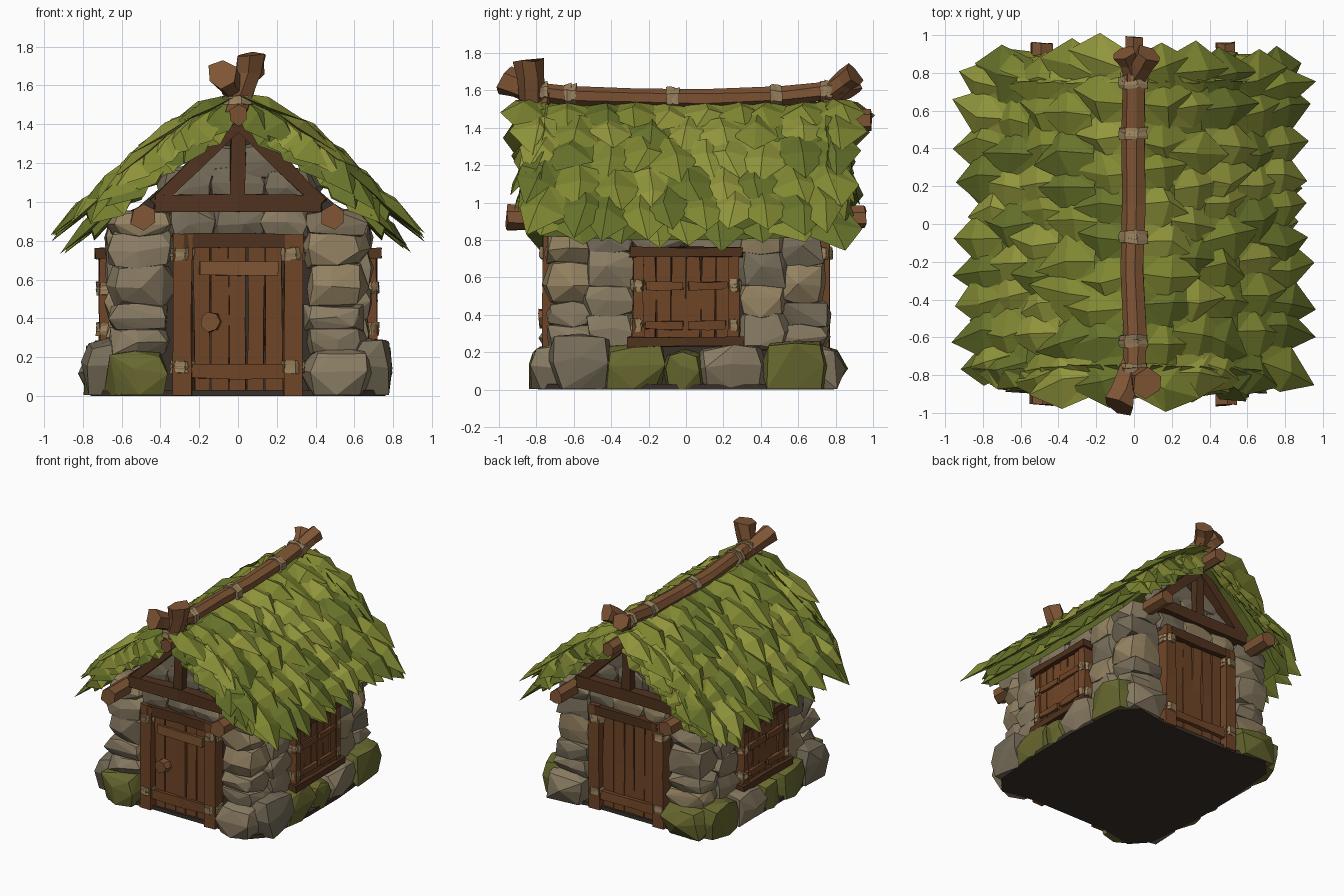
import bpy, bmesh, math, random
from mathutils import Vector as V

if "Cube" in bpy.data.objects:
    bpy.data.objects.remove(bpy.data.objects["Cube"])

random.seed(7)
U = random.uniform
COLORS = dict(stone=(.25, .20, .125), stone2=(.18, .15, .10), tan=(.29, .22, .12), moss=(.14, .14, .03),
              wood=(.16, .06, .02), dark=(.08, .032, .013), log=(.21, .09, .035), tie=(.32, .22, .11),
              leaf=(.22, .25, .032), leaf2=(.29, .31, .045), leaf3=(.14, .175, .024), core=(.04, .03, .022))
KEYS = list(COLORS)
MATS = []
for k, c in COLORS.items():
    mat = bpy.data.materials.new(k)
    mat.diffuse_color = (*c, 1)
    mat.use_nodes = True
    mat.node_tree.nodes["Principled BSDF"].inputs["Base Color"].default_value = mat.diffuse_color
    MATS.append(mat)


def finish(name, bm):
    bmesh.ops.recalc_face_normals(bm, faces=bm.faces)
    me = bpy.data.meshes.new(name)
    bm.to_mesh(me)
    bm.free()
    for m in MATS:
        me.materials.append(m)
    ob = bpy.data.objects.new(name, me)
    bpy.context.collection.objects.link(ob)


def loft(bm, rings, mat):
    vs = [[bm.verts.new(p) for p in r] for r in rings]
    n = len(vs[0])
    fs = [bm.faces.new((a[i], a[(i + 1) % n], b[(i + 1) % n], b[i]))
          for a, b in zip(vs, vs[1:]) for i in range(n)]
    fs += [bm.faces.new(vs[0][::-1]), bm.faces.new(vs[-1])]
    for f in fs:
        f.material_index = KEYS.index(mat)


def stick(bm, pts, ra, rb, mat, n=4, jit=.006, flare=0):
    """Rough beam through pts; ra is the horizontal half width, rb the other one."""
    pts = [V(p) for p in pts]
    if len(pts) == 2:
        pts.insert(1, (pts[0] + pts[1]) / 2)
    d = (pts[-1] - pts[0]).normalized()
    a = V((1, 0, 0)) if abs(d.z) > .95 else d.cross(V((0, 0, 1))).normalized()
    b = d.cross(a)
    rings = []
    for j, p in enumerate(pts):
        k = (1.414 if n == 4 else 1.04) * (1 + flare * j / (len(pts) - 1))
        ring = []
        for i in range(n):
            t = 2 * math.pi * (i + .5) / n
            q = p + a * (ra * k * math.cos(t)) + b * (rb * k * math.sin(t)) + V([U(-jit, jit) for _ in 'xyz'])
            q.z = max(q.z, 0)
            ring.append(q)
        rings.append(ring)
    loft(bm, rings, mat)


def band(bm, c, axis, ra, rb):
    """Rope tie: two short lumpy collars."""
    ax = V(axis) * .025
    for o in (-.5, .5):
        stick(bm, [V(c) + ax * (o - .8), V(c) + ax * (o + .8)], ra, rb, 'tie', 7, .006)


def rock(bm, x0, x1, y0, y1, z0, z1, mat=None):
    """Faceted boulder filling a box."""
    c = V((x0 + x1, y0 + y1, z0 + z1)) / 2
    h = V((abs(x1 - x0), abs(y1 - y0), z1 - z0)) / 2
    vs = []
    for i in (-1, 0, 1):
        for j in (-1, 0, 1):
            for k in (-1, 0, 1):
                m = abs(i) + abs(j) + abs(k)
                if m and (m > 1 or U(0, 1) < .85):
                    s = U(.97, 1.08) / m ** .31
                    p = c + V([h[e] * (s * q + U(-.15, .15)) for e, q in enumerate((i, j, k))])
                    p.z = .004 if z0 == 0 and k < 0 else max(p.z, .004)
                    vs.append(bm.verts.new(p))
    res = bmesh.ops.convex_hull(bm, input=vs)
    mi = KEYS.index(mat or random.choice(('stone', 'stone', 'stone2', 'tan')))
    for f in res['geom']:
        if isinstance(f, bmesh.types.BMFace):
            f.material_index = mi
    for v in vs:
        if v.is_valid and not v.link_faces:
            bm.verts.remove(v)


# Solid core behind the stones, with a flat floor
bm = bmesh.new()
loft(bm, [[(x, y, z) for x, z in ((-.6, .01), (.6, .01), (.6, .9), (0, 1.42), (-.6, .9))] for y in (-.64, .64)], 'core')
quad = [(.34, .74), (.6, .79), (.72, .66), (.76, .2)]
outline = quad + [(x, -y) for x, y in quad[::-1]]
outline += [(-x, -y) for x, y in outline]
loft(bm, [[(x, y, z) for x, y in outline] for z in (0, .03)], 'core')
finish('wall_core', bm)

# Stone walls: mossy base, corner columns, stones beside and above windows
bm = bmesh.new()
for sx in (-1, 1):
    for y0, y1, z, m in ((-.72, -.4, .31, 'stone2'), (-.45, -.1, .25, 'moss'), (-.12, .1, .22, 'moss'),
                         (.07, .45, .25, 'stone'), (.41, .76, .26, 'moss')):
        rock(bm, sx * .45, sx * .8, y0, y1, 0, z, m)
    for y in (-.15, .15):
        rock(bm, sx * .5, sx * .67, y - .17, y + .17, .73, .92)
    for sy in (-1, 1):
        rock(bm, sx * .345, sx * .7, sy * .48, sy * .84, 0, .25, 'moss' if sx < 0 else 'stone')
        for z0, z1 in ((.2, .36), (.33, .48), (.44, .7), (.65, .87), (.81, .96)):
            rock(bm, sx * .335, sx * (.66 + U(0, .02)), sy * .47, sy * (.76 + U(-.01, .02)), z0, z1)
        for z0, z1 in ((.2, .43), (.38, .58), (.53, .77), (.71, .92)):
            rock(bm, sx * .48, sx * .69, sy * .27, sy * .55, z0, z1)
finish('wall_stones', bm)

# Stones over the doors and in the gables
bm = bmesh.new()
for s in (-1, 1):
    for x0, x1 in ((-.37, -.11), (-.15, .17), (.11, .37)):
        rock(bm, x0, x1, s * .56, s * .75, .8, .98)
    for x, z in ((-.26, 1.08), (0, 1.1), (.26, 1.08), (-.12, 1.21), (.12, 1.21)):
        rock(bm, x - .15, x + .15, s * .56, s * .71, z - .1, z + .1, 'stone2')
finish('gable_stones', bm)

# Doors front and back
bm = bmesh.new()
for s in (-1, 1):
    for i in range(5):
        x = -.184 + i * .092
        stick(bm, [(x, s * .69, .02), (x, s * .69, .77 + U(-.01, .01))], .043, .03 + U(0, .008), 'wood')
    for x in (-.285, .285):
        stick(bm, [(x, s * .715, 0), (x, s * .715, .835)], .048, .05, 'wood')
        for z in (.15, .73):
            band(bm, (x, s * .715, z), (0, 0, 1), .063, .066)
    stick(bm, [(-.28, s * .72, .8), (.28, s * .72, .8)], .045, .035, 'dark')
    stick(bm, [(-.24, s * .72, .125), (.24, s * .72, .125)], .03, .035, 'wood')
stick(bm, [(-.2, -.73, .655), (.21, -.73, .655)], .022, .035, 'log')
stick(bm, [(-.14, -.71, .38), (-.14, -.75, .38), (-.14, -.785, .38)], .05, .05, 'log', 7)
finish('doors', bm)

# Gable timbers
bm = bmesh.new()
for s in (-1, 1):
    y = s * .73
    stick(bm, [(-.43, y, .99), (.43, y, .99)], .045, .045, 'dark')
    stick(bm, [(0, y, 1.03), (0, y, 1.4)], .038, .03, 'dark')
    for x in (-1, 1):
        stick(bm, [(x * .43, y, .99), (0, y, 1.41)], .04, .035, 'dark')
finish('gable_timbers', bm)

# Shuttered windows on both sides
bm = bmesh.new()
for s in (-1, 1):
    x = s * .675
    for i in range(6):
        y = -.2 + i * .08
        stick(bm, [(x, y, .27), (x, y, .73)], .025 + U(0, .006), .037, 'wood')
    for y in (-.255, .255):
        stick(bm, [(x, y, .25), (x, y, .74)], .04, .03, 'wood')
        for z in (.345, .555):
            band(bm, (x, y, z), (0, 0, 1), .052, .038)
    for z, h in ((.255, .31), (.735, .3)):
        stick(bm, [(x + s * .01, -h, z), (x + s * .01, h, z)], .05, .026, 'dark')
    for z in (.345, .555):
        for y in (-.115, .115):
            stick(bm, [(x + s * .03, y - .1, z), (x + s * .03, y + .1, z)], .018, .022, 'wood')
finish('windows', bm)

# Roof surface shape: rounded slope with a sagging ridge
PROF = [(0, 1.52), (.2, 1.43), (.4, 1.29), (.6, 1.11), (.78, .93), (1, .74)]


def roof_z(x, y):
    for (xa, za), (xb, zb) in zip(PROF, PROF[1:]):
        if x <= xb:
            return za + (zb - za) * (x - xa) / (xb - xa) + .03 * y * y


bm = bmesh.new()
xs = [-.78, -.6, -.4, -.2, 0, .2, .4, .6, .78]
loft(bm, [[(x, y * (1 - .1 * abs(x)), roof_z(abs(x), y)) for x in xs] +
          [(x * .95, y * (1 - .1 * abs(x)), roof_z(abs(x), y) - .13) for x in xs[::-1]]
          for y in (-.83, -.42, 0, .42, .83)], 'leaf3')
finish('roof_shell', bm)


def leaf(bm, o, d, n, L, w, mats):
    """Pointed leaf with a raised rib and a closed underside."""
    d = d.normalized()
    s = d.cross(n).normalized()
    n = s.cross(d)
    P = lambda a, b, c: bm.verts.new(o + d * (a * L) + s * (b * w) + n * c)
    r0, r1, tip, under = P(0, 0, .02), P(U(.35, .55), U(-.1, .1), .045), P(1, U(-.2, .2), -.01), P(.4, 0, -.02)
    l0, l1, q0, q1 = P(0, -.35, 0), P(U(.35, .6), -.5, -.01), P(0, .35, 0), P(U(.35, .6), .5, -.01)
    mi = KEYS.index(random.choice(mats))
    for f in ((r0, l0, l1), (r0, l1, r1), (r1, l1, tip), (r0, r1, q1), (r0, q1, q0), (r1, tip, q1),
              (under, l1, l0), (under, tip, l1), (under, q1, tip), (under, q0, q1), (under, l0, r0), (under, r0, q0)):
        bm.faces.new(f).material_index = mi


# Leaf thatch: rows down each slope, then fringes along the gables
bm = bmesh.new()
TOP = ('leaf', 'leaf', 'leaf2', 'leaf3')
ROWS = ((.64, .12, .31), (.66, .0, .36), (.53, 0, .37), (.36, 0, .37), (.19, 0, .37), (.03, 0, .33))
for sx in (-1, 1):
    for r, (x, drop, L) in enumerate(ROWS):
        cnt = 9 + r % 2
        for i in range(cnt):
            t = -1 + 2 * i / (cnt - 1)
            y = t * (.81 - .14 * x) + U(-.025, .025)
            xx = x + U(-.02, .03)
            z = roof_z(xx, y)
            d = V((sx * .2, .06 * t ** 3 + U(-.03, .03), roof_z(xx + .2, y) - z)).normalized()
            n = V((-d.z * sx, 0, abs(d.x)))
            leaf(bm, V((sx * xx, y, z - drop + .01)), d + n * U(.03, .14), n, L * U(.82, 1.12), U(.24, .32),
                 ('leaf3', 'leaf') if r == 0 else TOP)
    for sy in (-1, 1):
        for drop, off in ((0, 0), (.07, .05)):
            for i in range(7):
                x = .04 + off + i * .083
                leaf(bm, V((sx * x, sy * (.79 + .03 * x), roof_z(x, .8) - .01 - drop)),
                     V((sx * U(.55, .75), sy * U(.15, .35 + .3 * x), -.72)), V((sx * .35, sy * .75, .5)),
                     U(.24, .31) - drop * .6, U(.18, .24), TOP if drop == 0 else ('leaf3', 'leaf'))
finish('leaf_thatch', bm)

# Ridge log, its ties and the forked ends
bm = bmesh.new()
stick(bm, [(0, -.86, 1.6), (.01, -.62, 1.575), (-.005, -.25, 1.56), (0, .1, 1.555), (0, .5, 1.57), (0, .84, 1.61)],
      .06, .05, 'log', 7)
for y, z in ((-.77, 1.59), (-.62, 1.575), (-.07, 1.557), (.48, 1.57), (.75, 1.595)):
    band(bm, (0, y, z), (0, 1, 0), .076, .06)
for a, b, c, r in (((-.01, -.82, 1.47), (.05, -.83, 1.66), (.07, -.84, 1.76), .066),
                   ((.01, -.72, 1.55), (-.06, -.9, 1.63), (-.08, -.965, 1.66), .064),
                   ((-.01, .74, 1.56), (.05, .85, 1.65), (.08, .9, 1.69), .055),
                   ((.02, .72, 1.55), (-.03, .86, 1.62), (-.05, .91, 1.65), .052)):
    stick(bm, [a, b, c], r, r, 'log', 6, .01, .25)
stick(bm, [(0, -.85, 1.5), (0, -.85, 1.545)], .075, .06, 'tie', 7)
finish('ridge_log', bm)

# Purlin logs that poke out of the gables
bm = bmesh.new()
stick(bm, [(0, -.92, 1.45), (0, .99, 1.44)], .05, .055, 'log', 6)
for x in (-.49, .49):
    stick(bm, [(x, -.96, .92), (x, .96, .92)], .06, .06, 'log', 6, .01)
finish('purlin_logs', bm)
